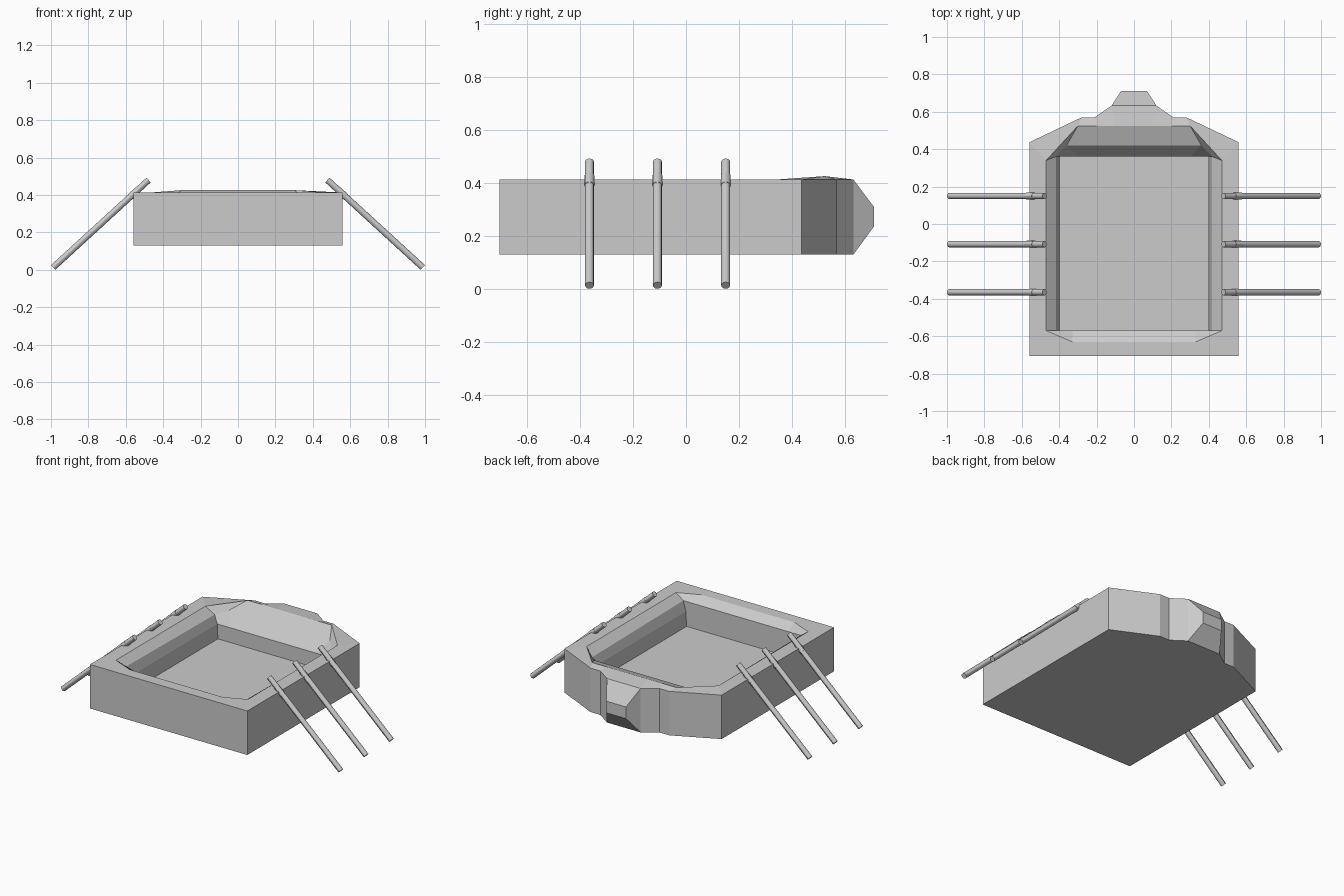
import bpy, bmesh
from mathutils import Vector

if "Cube" in bpy.data.objects:
    bpy.data.objects.remove(bpy.data.objects["Cube"])


def finish(name, bm):
    bmesh.ops.recalc_face_normals(bm, faces=bm.faces[:])
    me = bpy.data.meshes.new(name)
    bm.to_mesh(me)
    bm.free()
    ob = bpy.data.objects.new(name, me)
    bpy.context.collection.objects.link(ob)
    return ob


# Hull: half loops (front to back), mirrored, bridged from keel to inner floor
BOT, TOP, FLOOR = 0.13, 0.413, 0.215
outline = [(.20, -.705), (.56, -.705), (.56, .437), (.28, .57), (.21, .57), (.12, .633)]
inner = [(.30, -.57), (.395, -.57), (.395, .36), (.30, .36), (.20, .36), (.10, .36)]
crest = [(.33, -.63, TOP), (.47, -.57, TOP), (.47, .34, TOP),
         (.30, .525, .426), (.20, .525, .426), (.10, .525, .426)]
lip = [(.33, -.57, .375), (.418, -.57, .375), (.418, .36, .365),
       (.36, .42, .385), (.20, .42, .385), (.10, .42, .385)]
low = [(.30, -.57, .31), (.40, -.57, .31), (.40, .36, .31),
       (.30, .36, .31), (.20, .36, .31), (.10, .36, .31)]
loops = [[(x, y, BOT) for x, y in outline], [(x, y, TOP) for x, y in outline],
         crest, lip, low, [(x, y, FLOOR) for x, y in inner]]

bm = bmesh.new()
rings = []
for half in loops:
    full = half + [(-x, y, z) for x, y, z in reversed(half)]
    rings.append([bm.verts.new(p) for p in full])
n = len(rings[0])
for k, (a, b) in enumerate(zip(rings, rings[1:])):
    for i in range(n):
        if k == 0 and i == 5:
            continue  # left open for the prow
        j = (i + 1) % n
        bm.faces.new((a[i], a[j], b[j], b[i]))
bm.faces.new(rings[0])
bm.faces.new(rings[-1])

# Prow: tapered block closing the back opening
base = [rings[0][5], rings[0][6], rings[1][6], rings[1][5]]
tip = [bm.verts.new(p) for p in
       [(.07, .71, .235), (-.07, .71, .235), (-.07, .71, .31), (.07, .71, .31)]]
for i in range(4):
    j = (i + 1) % 4
    bm.faces.new((base[i], base[j], tip[j], tip[i]))
bm.faces.new(tip)
finish("hull", bm)


def rod(name, a, b, r):
    a, b = Vector(a), Vector(b)
    bpy.ops.mesh.primitive_cylinder_add(vertices=12, radius=r, depth=(b - a).length,
                                        location=(a + b) / 2)
    ob = bpy.context.object
    ob.name = name
    ob.rotation_euler = (b - a).to_track_quat('Z', 'Y').to_euler()
    bpy.ops.object.shade_smooth_by_angle()


# Oars: three on each side, with a thin sleeve at the rim
for s, side in ((1, "right"), (-1, "left")):
    for i, y in enumerate((-.365, -.108, .15)):
        rod(f"oar_{side}_{i}", (s * .478, y, .48), (s * .988, y, .013), .017)
        rod(f"oar_sleeve_{side}_{i}", (s * .535, y, .428), (s * .575, y, .391), .0185)
